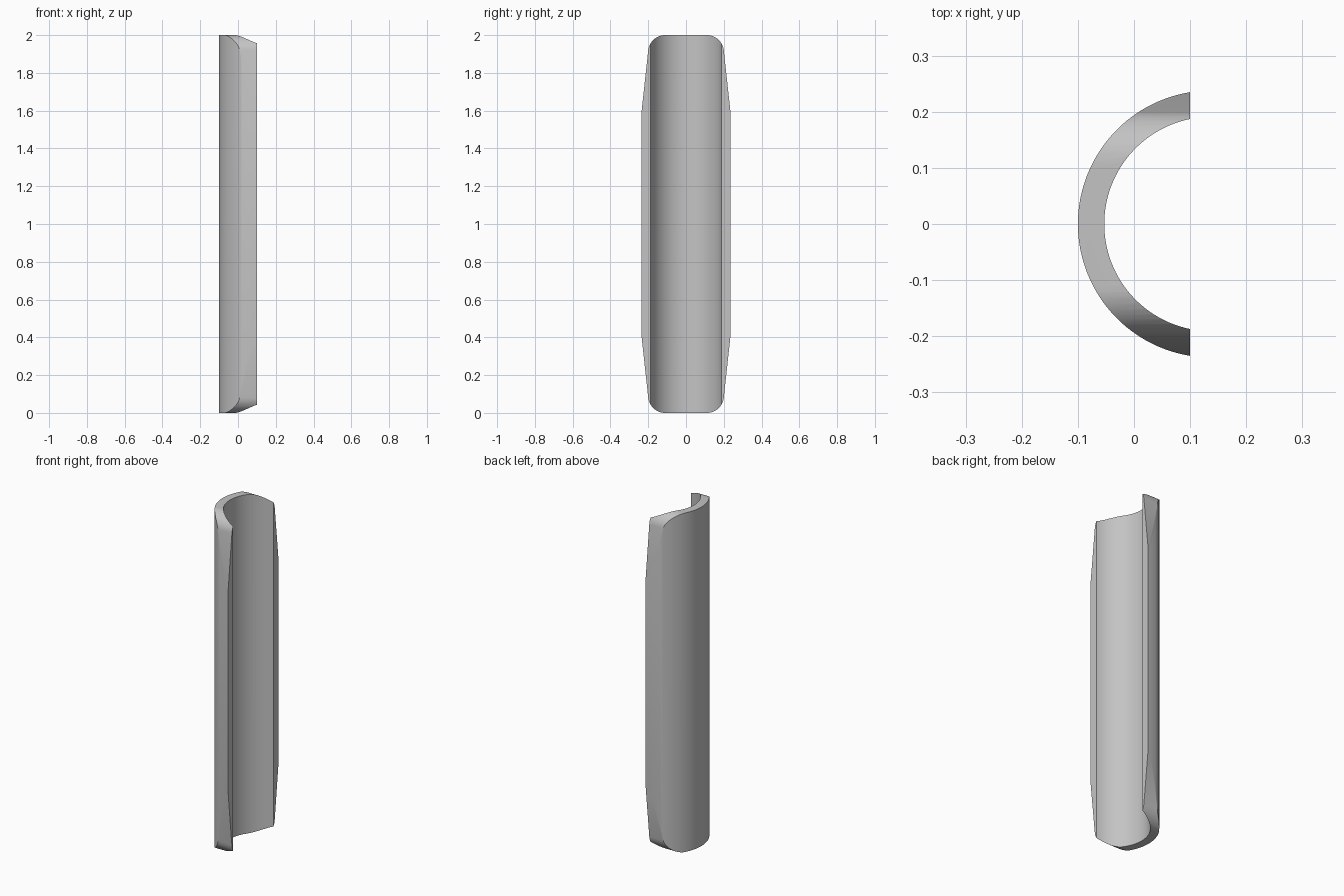
import bpy, bmesh
from math import sin, cos, acos, radians
from mathutils import Vector

cube = bpy.data.objects.get("Cube")
if cube:
    bpy.data.objects.remove(cube)

metal = bpy.data.materials.new("plain grey")
metal.use_nodes = True
grey = (0.55, 0.55, 0.55, 1)
metal.diffuse_color = grey
metal.node_tree.nodes["Principled BSDF"].inputs["Base Color"].default_value = grey


def prism(name, outline, offset):
    """Extrude a closed outline of points along offset."""
    bm = bmesh.new()
    face = bm.faces.new([bm.verts.new(p) for p in outline])
    top = bmesh.ops.extrude_face_region(bm, geom=[face])["geom"]
    bmesh.ops.translate(bm, vec=Vector(offset),
                        verts=[e for e in top if isinstance(e, bmesh.types.BMVert)])
    bmesh.ops.recalc_face_normals(bm, faces=bm.faces)
    mesh = bpy.data.meshes.new(name)
    bm.to_mesh(mesh)
    bm.free()
    mesh.materials.append(metal)
    obj = bpy.data.objects.new(name, mesh)
    bpy.context.collection.objects.link(obj)
    return obj


# Curved wall: a circular arc cross-section, open towards +x
CENTRE, OUTER, INNER, OPEN_X, STEPS = 0.138, 0.238, 0.191, 0.1, 64


def arc(radius, z):
    half = acos((CENTRE - OPEN_X) / radius)
    angles = [half * (2 * i / STEPS - 1) for i in range(STEPS + 1)]
    return [(CENTRE - radius * cos(a), radius * sin(a), z) for a in angles]


shell = prism("curved_shell", arc(OUTER, -0.1) + arc(INNER, -0.1)[::-1], (0, 0, 2.2))

# Side outline: rounded ends that taper into the straight sides
quarter = [(0.25, 1.46)]
for i in range(13):
    a = radians(6.2 + (90 - 6.2) * i / 12)
    quarter.append((0.1105 + 0.09 * cos(a), 1.91 + 0.09 * sin(a)))
upper = quarter + [(-y, z) for y, z in reversed(quarter)]
side = upper + [(-y, 2 - z) for y, z in upper]
trim = prism("end_trim", [(-0.3, y, z) for y, z in side], (0.6, 0, 0))
trim.hide_render = True

# Keep only what lies inside the side outline
cut = shell.modifiers.new("trim ends", "BOOLEAN")
cut.operation = "INTERSECT"
cut.solver = "EXACT"
cut.object = trim
bpy.ops.object.select_all(action="DESELECT")
shell.select_set(True)
bpy.context.view_layer.objects.active = shell
bpy.ops.object.modifier_apply(modifier=cut.name)
bpy.data.objects.remove(trim)
bpy.ops.object.shade_smooth_by_angle(angle=radians(30))
